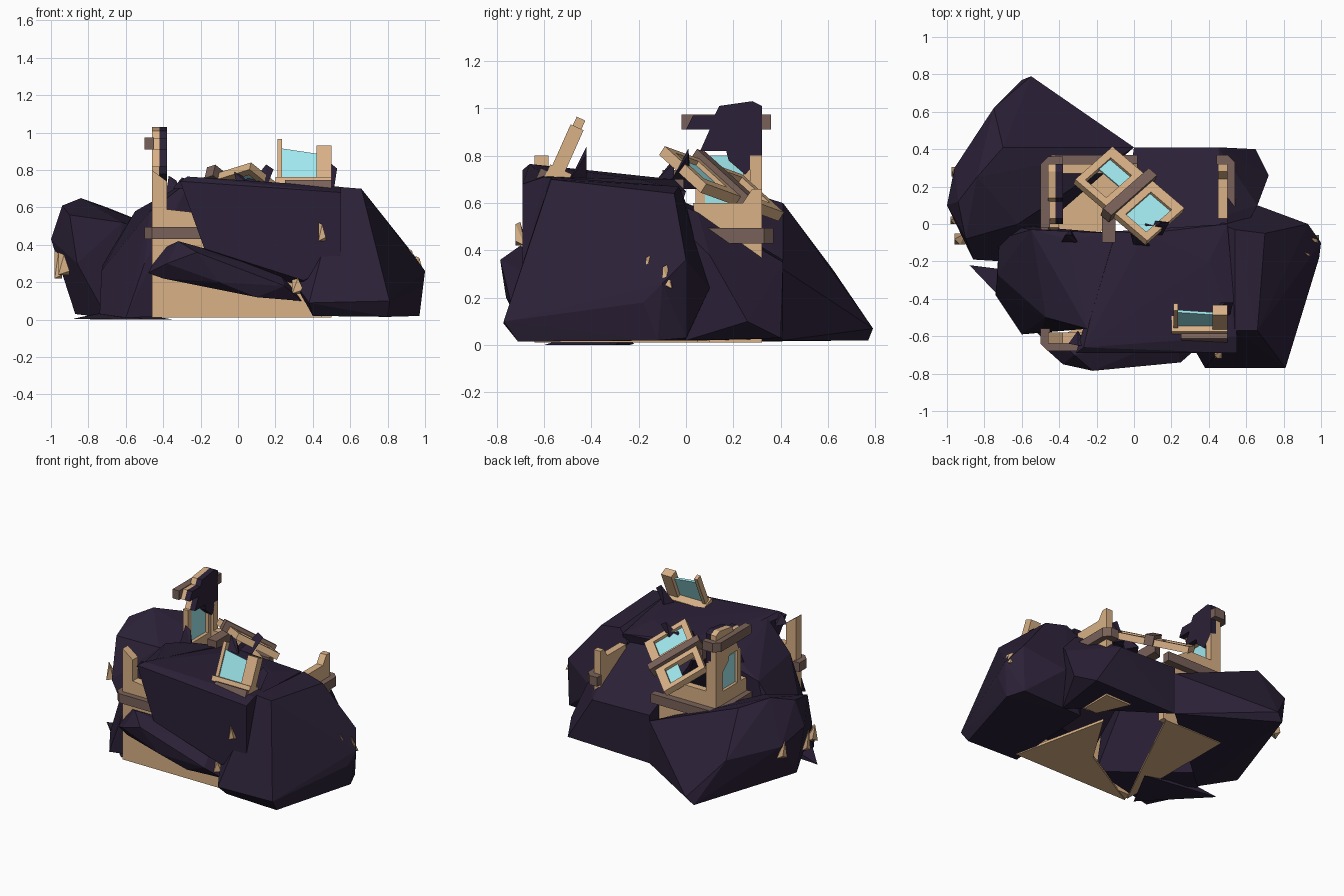
import bpy, bmesh
from mathutils import Matrix, Vector


def material(name, color):
    m = bpy.data.materials.new(name)
    m.diffuse_color = (*color, 1)
    return m


ROCK = material("dark_rock", (0.024, 0.015, 0.038))
WALL = material("tan_wall", (0.69, 0.44, 0.24))
TRIM = material("brown_trim", (0.19, 0.12, 0.10))
GLASS = material("blue_glass", (0.35, 0.81, 0.86))


def finish(bm, name, mat):
    bmesh.ops.recalc_face_normals(bm, faces=bm.faces)
    me = bpy.data.meshes.new(name)
    bm.to_mesh(me)
    bm.free()
    me.materials.append(mat)
    ob = bpy.data.objects.new(name, me)
    bpy.context.collection.objects.link(ob)
    return ob


def hull(name, pts, mat=ROCK):
    bm = bmesh.new()
    vs = [bm.verts.new(p) for p in pts]
    r = bmesh.ops.convex_hull(bm, input=vs)
    junk = {g for g in r["geom_interior"] + r["geom_unused"] if isinstance(g, bmesh.types.BMVert)}
    bmesh.ops.delete(bm, geom=list(junk), context="VERTS")
    return finish(bm, name, mat)


def prism(name, profile, axis, a, b, mat):
    """Extrude a 2D profile along axis (0=x, 1=y, 2=z) from a to b."""
    bm = bmesh.new()

    def point(p, d):
        q = list(p)
        q.insert(axis, d)
        return q
    f = bm.faces.new([bm.verts.new(point(p, a)) for p in profile])
    r = bmesh.ops.extrude_face_region(bm, geom=[f])
    shift = Vector((0, 0, 0))
    shift[axis] = b - a
    bmesh.ops.translate(bm, vec=shift, verts=[g for g in r["geom"] if isinstance(g, bmesh.types.BMVert)])
    return finish(bm, name, mat)


def box(name, lo, hi, mat, matrix=None):
    ob = prism(name, [(lo[0], lo[1]), (hi[0], lo[1]), (hi[0], hi[1]), (lo[0], hi[1])], 2, lo[2], hi[2], mat)
    if matrix:
        ob.matrix_world = matrix
    return ob


# Large rocks that bury the house
hull("back_left_rock", [
    (-.55, .79, .07), (-.6, .77, .02), (-.94, .12, .61), (-.84, .25, .65), (-.7, .41, .6),
    (-.75, .62, .32), (-.62, 0, .52), (-1, .1, .43), (-.96, .3, .35), (-.87, 0, .03),
    (-.86, -.19, .3), (-.7, -.2, .01), (0, .41, .32), (0, .41, .02), (-.9, -.08, .56), (-.5, .36, .42)])
hull("left_front_rock", [
    (-.72, -.08, .3), (-.55, -.03, .58), (-.73, -.27, .26), (-.74, -.38, .03), (-.6, -.59, .01),
    (-.5, -.58, .3), (-.47, -.5, .58), (-.1, -.05, .69), (-.25, -.56, .75), (-.36, -.08, .66),
    (-.7, 0, .02), (-.1, -.5, .03)])
hull("front_slab_rock", [
    (-.31, -.69, .74), (-.27, -.66, .765), (.55, -.69, .68), (.55, -.6, .71), (.55, -.69, .3),
    (.35, -.69, .21), (-.18, -.69, .38), (.06, -.05, .7), (-.12, -.04, .68), (.4, -.2, .7),
    (.5, 0, .65), (0, -.4, .12), (.5, -.2, .03)])
hull("right_rock", [
    (.54, -.57, .71), (.66, -.57, .7), (.54, -.03, .67), (.7, -.05, .64), (.66, .1, .24),
    (.93, 0, .36), (1, -.1, .26), (.99, -.18, .18), (.97, -.12, .02), (.92, 0, .03),
    (.81, -.77, .1), (.8, -.71, .015), (.38, -.77, .09), (.4, -.7, .02), (.3, -.63, .2),
    (.45, 0, .02), (.46, 0, .6)])
hull("back_rock", [
    (0, .41, .36), (.45, .41, .35), (.65, .4, .03), (0, .41, .02), (.72, .26, .1), (.5, .05, .56),
    (.66, .1, .38), (-.05, .05, .58), (.5, -.2, .67), (0, -.2, .68), (.6, 0, .02)])
hull("front_log_rock", [
    (-.48, -.66, .25), (-.42, -.6, .37), (-.32, -.7, .42), (-.22, -.785, .36), (-.38, -.75, .3),
    (-.2, -.62, .38), (.22, -.6, .27), (.25, -.74, .18), (.34, -.66, .1), (.1, -.72, .12),
    (-.4, -.68, .22), (-.1, -.76, .2)])
hull("ground_spike", [(-.88, -.22, .005), (-.72, -.24, 0), (-.72, -.24, .04), (-.34, -.3, 0),
                      (-.5, -.6, 0), (-.66, -.45, .05)])

# Small dark splinters along the ridge
for i, (x, y, z, dx, dy, h) in enumerate([(.1, -.03, .7, .05, .04, .13), (.05, -.1, .69, -.07, .05, .1),
                                          (-.34, -.08, .64, -.03, .02, .13), (.46, -.47, .68, .03, .05, .16),
                                          (.02, .02, .66, .05, -.03, .12), (-.3, -.62, .7, .0, -.03, .06)]):
    hull(f"rock_splinter_{i}", [(x - .05, y - .02, z), (x + .05, y - .03, z), (x, y + .05, z),
                                (x + dx, y + dy, z + h), (x + dx + .04, y + dy, z + h * .8)])

# House walls, ground floor
prism("front_wall", [(-.46, .02), (-.46, .8), (-.38, .74), (-.38, .59), (-.2, .57), (0, .35),
                     (.25, .25), (.4, .06), (.4, .02)], 1, -.64, -.58, WALL)
prism("back_wall", [(-.46, .02), (-.46, .82), (-.38, .8), (-.38, .6), (-.2, .6), (-.05, .5),
                    (.02, .44), (.02, .02)], 1, .27, .32, WALL)
prism("left_wall", [(.32, .1), (.32, .82), (.24, .78), (.24, .59), (-.02, .59), (-.05, .1)], 0, -.46, -.4, WALL)
prism("right_wall", [(.32, .02), (.32, .66), (.28, .66), (.24, .6), (.03, .6), (.04, .5), (.08, .02)],
      0, .45, .5, WALL)
prism("floor_left", [(-.46, -.62), (-.46, .32), (0, .32)], 2, .012, .03, WALL)
prism("floor_front", [(-.46, -.64), (.45, -.64), (.3, .05), (.05, -.35)], 2, .012, .03, WALL)
prism("floor_right", [(.3, .32), (.5, .32), (.5, .1), (.4, .1)], 2, .012, .03, WALL)

# Upper left wall: window, tan outer skin, dark torn inner skin
box("left_window", (-.44, .08, .59), (-.425, .24, .8), GLASS)
box("left_window_post", (-.46, .04, .59), (-.42, .08, .82), WALL)
upper = [(.0, .91), (.03, .97), (.12, .97), (.14, 1.01), (.28, 1.03), (.32, 1.01), (.32, .8),
         (.25, .72), (.18, .78), (.17, .82), (.06, .82), (.1, .91)]
prism("upper_wall_skin", upper, 0, -.46, -.42, WALL)
prism("upper_wall_lining", upper, 0, -.42, -.38, ROCK)

# Brown ledges wrapping the corners
ledge_back_left = [(.02, .37), (-.46, .37), (-.5, .33), (-.5, -.05), (-.45, -.05), (-.45, .32), (.02, .32)]
ledge_top = [(-.38, .36), (-.46, .36), (-.5, .32), (-.5, -.02), (-.45, -.02), (-.45, .31), (-.38, .31)]
ledge_right = [(.44, .37), (.5, .37), (.54, .33), (.54, .06), (.49, .06), (.49, .31), (.44, .32)]
ledge_front = [(-.5, -.56), (-.5, -.64), (-.46, -.68), (-.18, -.68), (-.18, -.63), (-.45, -.63), (-.45, -.56)]
for n, p, z0 in [("back_left_ledge", ledge_back_left, .43), ("top_ledge", ledge_top, .91),
                 ("right_ledge", ledge_right, .43), ("front_ledge", ledge_front, .43)]:
    prism(n, p, 2, z0, z0 + .065, TRIM)

# Broken window leaning on the front right
lean = Matrix.Translation((.35, -.58, .7)) @ Matrix.Rotation(-.42, 4, "X")
box("leaning_sill", (-.15, -.02, -.02), (.15, .08, .06), WALL, lean)
box("leaning_ledge", (-.1, -.05, -.03), (.15, -.02, .03), TRIM, lean)
box("leaning_left_post", (-.14, .0, .06), (-.115, .04, .29), WALL, lean)
box("leaning_right_post", (.07, -.01, .06), (.15, .05, .25), WALL, lean)
pane = prism("leaning_pane", [(-.115, .06), (.07, .06), (.07, .21), (-.115, .24)], 1, .01, .025, GLASS)
pane.matrix_world = lean

# Fallen upper storey: a ledge with a window on each side
u = Vector((.25, .22, -.2)).normalized()
v = Vector((.2, -.12, .03))
v = (v - u * v.dot(u)).normalized()
w = u.cross(v)
if w.z < 0:
    w = -w
fallen = Matrix((u, v, w)).transposed().to_4x4()
fallen.translation = (-.14, .05, .77)
box("fallen_ledge", (-.02, -.03, -.02), (.36, .03, .05), TRIM, fallen)
for side, a, b in [("right", .03, .26), ("left", -.26, -.03)]:
    for n, lo, hi in [("top", (.02, a), (.06, b)), ("bottom", (.27, a), (.33, b)),
                      ("inner", (.06, a), (.27, a + .04)), ("outer", (.06, b - .04), (.27, b))]:
        box(f"fallen_{side}_{n}_frame", (*lo, -.02), (*hi, .025), WALL, fallen)
    box(f"fallen_{side}_pane", (.06 if side == "right" else .18, a + .04, -.005), (.27, b - .04, .005), GLASS, fallen)
prism("fallen_ledge_end", [(-.17, -.1), (-.1, -.1), (-.1, .09), (-.17, .06)], 2, .66, .74, TRIM)

# Tan shards sticking out of the rocks
for i, (x, y, z, s, h) in enumerate([(.45, -.7, .42, .02, .1), (.97, -.08, .24, .02, .1), (.93, -.15, .28, .02, .1),
                                     (-.95, .28, .26, .025, .13), (-.96, .02, .22, .02, .15),
                                     (-.93, -.08, .24, .03, .12), (.32, -.66, .14, .03, .09)]):
    hull(f"wall_shard_{i}", [(x - s, y - s, z), (x + s, y - s, z + .02), (x + s, y + s, z), (x - s, y + s, z + .03),
                             (x - s, y, z + h), (x, y - s, z + h * .9)], WALL)
